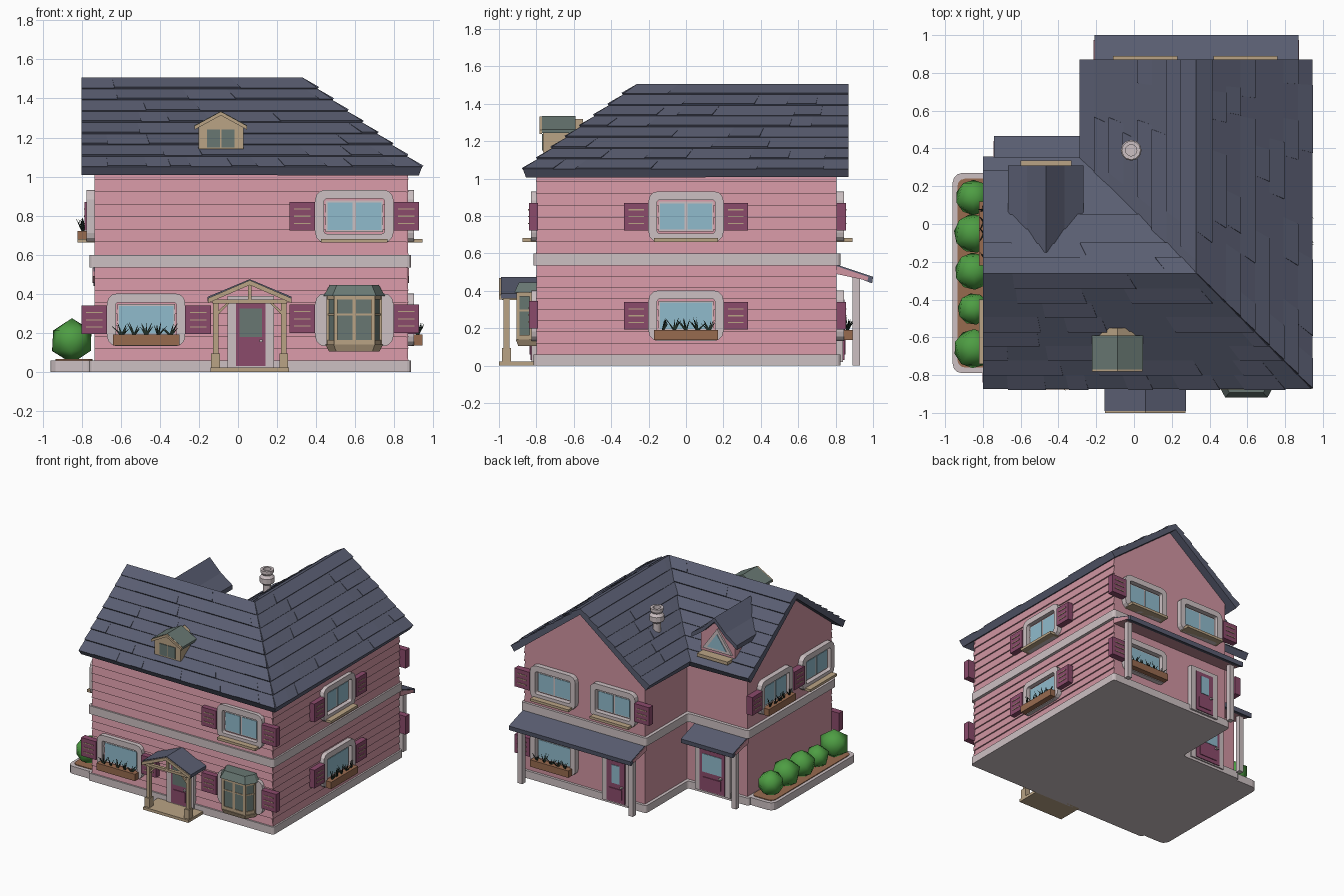
import bpy, bmesh, math, random
from mathutils import Matrix, Vector

random.seed(4)
if "Cube" in bpy.data.objects:
    bpy.data.objects.remove(bpy.data.objects["Cube"])


def colour(name, hexa):
    lin = [(int(hexa[i:i + 2], 16) / 255) ** 2.2 for i in (0, 2, 4)] + [1]
    m = bpy.data.materials.new(name)
    m.use_nodes = True
    m.diffuse_color = lin
    m.node_tree.nodes["Principled BSDF"].inputs["Base Color"].default_value = lin
    return m


PINK, SLATE, TRIM = colour("pink wall", "CF93A0"), colour("slate roof", "5A5E71"), colour("pale trim", "CBBFC1")
PLUM, TAN, GLASS = colour("plum paint", "8A4C6B"), colour("tan wood", "B8A284"), colour("blue glass", "8FBACB")
GREY, BROWN = colour("grey green glass", "687772"), colour("brown earth", "966A50")
GREEN, LEAF = colour("bush green", "4F9C45"), colour("dark leaf", "26332B")
I = Matrix()
T = Matrix.Translation


def finish(name, bm, mat, M=I, smooth=False):
    bmesh.ops.recalc_face_normals(bm, faces=bm.faces)
    me = bpy.data.meshes.new(name)
    bm.to_mesh(me)
    bm.free()
    me.transform(M)
    me.materials.append(mat)
    for p in me.polygons:
        p.use_smooth = smooth
    ob = bpy.data.objects.new(name, me)
    bpy.context.collection.objects.link(ob)
    return ob


def prism(name, mat, pts, a, b, axis="z", M=I, taper=1, round_r=0):
    """Extrude a 2D outline along an axis from a to b, scaling the far end."""
    put = {"x": lambda u, v, w: (w, u, v), "y": lambda u, v, w: (u, w, v), "z": lambda u, v, w: (u, v, w)}[axis]
    bm = bmesh.new()
    lo = [bm.verts.new(put(u, v, a)) for u, v in pts]
    hi = [bm.verts.new(put(u * taper, v * taper, b)) for u, v in pts]
    bm.faces.new(lo)
    bm.faces.new(hi)
    n = len(pts)
    for i in range(n):
        bm.faces.new((lo[i], lo[(i + 1) % n], hi[(i + 1) % n], hi[i]))
    if round_r:
        edges = [e for e in bm.edges if abs(e.verts[0].co.z - e.verts[1].co.z) > 0.01]
        bmesh.ops.bevel(bm, geom=edges, offset=round_r, segments=3, affect="EDGES", profile=0.5)
    return finish(name, bm, mat, M)


def box(name, mat, x0, x1, y0, y1, z0, z1, M=I, r=0):
    return prism(name, mat, [(x0, y0), (x1, y0), (x1, y1), (x0, y1)], z0, z1, M=M, round_r=r)


# L-shaped house: ridges meet over (RX, RY), e is the reach from ridge to eave
RX, RY, PITCH = 0.33, -0.26, 0.754


def outline(e, gx, gy):
    return [(-gx, RY - e), (RX + e, RY - e), (RX + e, gy), (RX - e, gy), (RX - e, RY + e), (-gx, RY + e)]


def roof_sheet(e, gx, gy, top):
    bm = bmesh.new()
    low = top - PITCH * e
    o = [bm.verts.new((x, y, low)) for x, y in outline(e, gx, gy)]
    peak, back, left = [bm.verts.new(p) for p in ((RX, RY, top), (RX, gy, top), (-gx, RY, top))]
    for f in ((o[0], o[1], peak, left), (o[1], o[2], back, peak), (o[3], o[4], peak, back), (o[4], o[5], left, peak)):
        bm.faces.new(f)
    return bm, o, back, left


bm, o, back, left = roof_sheet(0.53, 0.735, 0.805, 1.47)
low = [bm.verts.new((v.co.x, v.co.y, 0.01)) for v in o]
bm.faces.new(low)
for i in range(6):
    j = (i + 1) % 6
    extra = {2: [back], 5: [left]}.get(i, [])
    bm.faces.new([low[i], low[j], o[j]] + extra + [o[i]])
finish("house_walls", bm, PINK)
prism("foundation", TRIM, outline(0.555, 0.76, 0.825), 0, 0.06, round_r=0.02)
prism("storey_band", TRIM, outline(0.555, 0.76, 0.825), 0.535, 0.6, round_r=0.02)

bm = roof_sheet(0.61, 0.8, 0.87, 1.505)[0]
bmesh.ops.recalc_face_normals(bm, faces=bm.faces)
roof = finish("main_roof", bm, SLATE)
solid = roof.modifiers.new("thickness", "SOLIDIFY")
solid.thickness, solid.offset = 0.045, -1


# Overlapping shingles on each slope
def shingles(name, e0, e1, r0, r1, rows=8):
    e0, e1, r0, r1 = map(Vector, (e0, e1, r0, r1))
    up = (e1 - e0).cross(r0 - e0).normalized()
    bm = bmesh.new()
    for i in range(rows):
        t, s = i / rows, (i + 1) / rows
        a, b, c, d = e0.lerp(r0, t), e1.lerp(r1, t), e0.lerp(r0, s), e1.lerp(r1, s)
        f = 0
        while f < 1:
            g = min(1, f + random.uniform(0.1, 0.24) / (b - a).length)
            if g > 0.95:
                g = 1
            lift = up * random.choice((0.008, 0.014))
            base = [a.lerp(b, f), a.lerp(b, g), c.lerp(d, g), c.lerp(d, f)]
            top = [base[0] + lift, base[1] + lift, base[2] + up * 0.002, base[3] + up * 0.002]
            q, w = [bm.verts.new(p) for p in base], [bm.verts.new(p) for p in top]
            bm.faces.new(w)
            for k in range(4):
                bm.faces.new((q[k], q[(k + 1) % 4], w[(k + 1) % 4], w[k]))
            f = g
    finish(name, bm, SLATE)


c = [(x, y, 1.505 - PITCH * 0.61) for x, y in outline(0.61, 0.8, 0.87)]
peak, back, left = (RX, RY, 1.505), (RX, 0.87, 1.505), (-0.8, RY, 1.505)
shingles("front_shingles", c[0], c[1], left, peak)
shingles("right_side_shingles", c[1], c[2], peak, back)
shingles("wing_shingles", c[3], c[4], back, peak)
shingles("rear_shingles", c[4], c[5], peak, left)

# Wall frames: local x runs along the wall, local -y points outward
FRONT = T((0, -0.79, 0))
RIGHT = T((0.86, 0, 0)) @ Matrix.Rotation(math.pi / 2, 4, "Z")
BACK = T((0, 0.805, 0)) @ Matrix.Rotation(math.pi, 4, "Z")
NOOK = T((0, 0.27, 0)) @ Matrix.Rotation(math.pi, 4, "Z")
LEFT = T((-0.735, 0, 0)) @ Matrix.Rotation(-math.pi / 2, 4, "Z")

# Clapboards on the front and right walls
for M, u0, u1, side in ((FRONT, -0.735, 0.87, "front"), (RIGHT, -0.8, 0.805, "right")):
    for z0, z1, n in ((0.06, 0.535, 8), (0.6, 1.05, 7)):
        h = (z1 - z0) / n
        for i in range(n):
            z = z0 + i * h
            prism(side + "_clapboard", PINK, [(0, z), (-0.012, z), (-0.002, z + h), (0, z + h)], u0, u1, "x", M)


def frame(name, mat, w, h, iw, ih, depth, M):
    def ring(hw, hh, r, y):
        return [(sx * (hw - r) + r * math.cos(a), y, sz * (hh - r) + r * math.sin(a))
                for k, (sx, sz) in enumerate(((1, 1), (-1, 1), (-1, -1), (1, -1)))
                for a in [(k + s / 3) * math.pi / 2 for s in range(4)]]
    bm = bmesh.new()
    loops = [[bm.verts.new(p) for p in ring(*q)] for q in
             ((w, h, 0.05, 0), (w, h, 0.05, -depth), (iw, ih, 0.015, -depth), (iw, ih, 0.015, 0))]
    for A, B in zip(loops, loops[1:] + loops[:1]):
        for i in range(16):
            j = (i + 1) % 16
            bm.faces.new((A[i], A[j], B[j], B[i]))
    finish(name, bm, mat, M)


def shutter(M, u, z):
    S = M @ T((u, 0, z))
    box("shutter", PLUM, -0.066, 0.066, -0.05, 0, -0.073, 0.073, S)
    for k in (-1, 0, 1):
        box("shutter_slat", TAN, -0.042, 0.042, -0.054, -0.05, k * 0.037 - 0.003, k * 0.037 + 0.003, S)


def planter(M):
    box("window_planter", BROWN, -0.17, 0.17, -0.085, -0.03, -0.13, -0.075, M)
    for k in range(5):
        for j in range(6):
            lean = Matrix.Rotation(random.uniform(-0.9, 0.9), 4, "Y") @ Matrix.Rotation(random.uniform(-0.4, 0.5), 4, "X")
            prism("planter_leaf", LEAF, [(-0.006, -0.004), (0.006, -0.004), (0, 0.005)], 0, random.uniform(0.05, 0.075),
                  M=M @ T((k * 0.062 - 0.124, -0.058, -0.08)) @ lean, taper=0.1)


def window(M, u, z, panes=2, box_below=False, sides=(-1, 1)):
    W = M @ T((u, 0, z))
    frame("window_frame", TRIM, 0.2, 0.135, 0.155, 0.09, 0.04, W)
    box("window_sash", TRIM, -0.147, 0.147, -0.016, 0, -0.08, 0.08, W)
    edges = [-0.138, -0.008, 0.008, 0.138] if panes == 2 else [-0.14, 0.14]
    for a, b in zip(edges[::2], edges[1::2]):
        box("window_pane", GLASS, a, b, -0.02, -0.016, -0.07, 0.07, W)
    if box_below:
        planter(W)
    else:
        box("window_sill", TAN, -0.17, 0.17, -0.085, 0, -0.135, -0.115, W)
    for s in sides:
        shutter(M, u + s * 0.266, z)


HI, LO = 0.797, 0.267
window(FRONT, -0.47, LO, 1, True)
window(FRONT, 0.595, HI)
for s in (-1, 1):
    shutter(FRONT, 0.595 + s * 0.266, LO + 0.005)
window(RIGHT, 0, HI)
window(RIGHT, 0, LO, 1, True)
window(BACK, -0.59, HI, sides=(-1,))
window(BACK, -0.06, HI, sides=(1,))
window(BACK, -0.59, LO, 1, True, sides=(-1,))
window(LEFT, 0.05, HI, 2, True)
window(LEFT, 0.57, HI, 2, False, ())


# Doors
def door(M, u, w, glass, pane):
    D = M @ T((u, 0, 0))
    box("door_frame", TRIM, -w - 0.045, w + 0.045, -0.035, 0, 0.02, 0.39, D)
    box("door_leaf", PLUM, -w, w, -0.042, 0, 0.03, 0.355, D)
    box("door_window", glass, -pane, pane, -0.046, -0.042, 0.18, 0.325, D)
    box("door_panel", PLUM, -w * 0.7, w * 0.7, -0.048, -0.042, 0.06, 0.14, D)
    box("door_handle", TRIM, w * 0.6, w * 0.8, -0.06, -0.042, 0.155, 0.167, D)


door(FRONT, 0.065, 0.075, GREY, 0.058)
door(BACK, -0.03, 0.08, GLASS, 0.035)
door(NOOK, 0.45, 0.11, GLASS, 0.085)

# Bay window
B = FRONT @ T((0.595, 0, 0))
frame("bay_surround", TRIM, 0.2, 0.135, 0.13, 0.09, 0.035, B @ T((0, 0, LO)))


def bay(k):
    return [(-0.14 * k, 0), (-0.14 * k, -0.04 * k), (-0.1 * k, -0.115 * k), (0.1 * k, -0.115 * k), (0.14 * k, -0.04 * k), (0.14 * k, 0)]


prism("bay_base", TAN, bay(1.05), 0.14, 0.105, M=B, taper=0.88)
prism("bay_glass", GREY, bay(0.95), 0.14, 0.39, M=B)
prism("bay_lower_rail", TAN, bay(1), 0.14, 0.165, M=B)
prism("bay_upper_rail", TAN, bay(1), 0.37, 0.39, M=B)
prism("bay_middle_rail", TAN, bay(0.98), 0.29, 0.3, M=B)
prism("bay_roof", GREY, bay(1.12), 0.39, 0.445, M=B, taper=0.8)
for x, y in bay(0.95)[1:5] + [(0, -0.107)]:
    box("bay_post", TAN, x - 0.01, x + 0.01, y - 0.008, y + 0.008, 0.14, 0.39, B)


def chevron(half, z_eave, z_ridge, t):
    return [(-half, z_eave), (0, z_ridge), (half, z_eave), (half, z_eave - t), (0, z_ridge - t), (-half, z_eave - t)]


# Front porch
P = T((0.06, 0, 0))
prism("porch_roof", SLATE, chevron(0.215, 0.385, 0.475, 0.025), -0.99, -0.79, "y", P)
prism("porch_gable_trim", TAN, chevron(0.213, 0.378, 0.47, 0.025), -1, -0.975, "y", P)
box("porch_beam", TAN, -0.19, 0.19, -0.985, -0.96, 0.35, 0.37, P)
box("porch_king_post", TAN, -0.01, 0.01, -0.985, -0.965, 0.36, 0.45, P)
box("porch_floor", TAN, -0.2, 0.2, -1, -0.79, 0, 0.022, P)
for s in (-1, 1):
    box("porch_post", TAN, s * 0.175 - 0.014, s * 0.175 + 0.014, -0.975, -0.945, 0.02, 0.37, P)
    box("porch_post_foot", TAN, s * 0.175 - 0.022, s * 0.175 + 0.022, -0.985, -0.935, 0.02, 0.095, P)
    box("porch_side_beam", TAN, s * 0.175 - 0.012, s * 0.175 + 0.012, -0.96, -0.79, 0.35, 0.37, P)
    prism("porch_brace", TAN, [(s * 0.165, 0.29), (s * 0.165, 0.31), (s * 0.115, 0.355), (s * 0.1, 0.355)], -0.97, -0.955, "y", P)

# Rear awnings
for x0, x1, y, posts in ((-0.21, 0.87, 0.805, (-0.16, 0.82)), (-0.74, -0.28, 0.27, (-0.7,))):
    prism("awning_roof", SLATE, [(y, 0.54), (y + 0.195, 0.475), (y + 0.19, 0.44), (y, 0.515)], x0, x1, "x")
    prism("awning_end", PINK, [(y, 0.532), (y + 0.17, 0.475), (y + 0.165, 0.455), (y, 0.49)], x0 - 0.004, x1 + 0.004, "x")
    for x in posts:
        box("awning_post", TRIM, x - 0.02, x + 0.02, y + 0.085, y + 0.125, 0, 0.485)

# Front dormer
D = T((-0.088, 0, 0))
prism("front_dormer", TAN, [(-0.115, 1.14), (0.115, 1.14), (0.115, 1.25), (0, 1.32), (-0.115, 1.25)], -0.765, -0.55, "y", D)
prism("front_dormer_roof", GREY, chevron(0.135, 1.262, 1.335, 0.018), -0.77, -0.59, "y", D)
prism("front_dormer_trim", TAN, chevron(0.134, 1.26, 1.333, 0.02), -0.782, -0.77, "y", D)
for s in (-1, 1):
    box("front_dormer_pane", GREY, s * 0.037 - 0.033, s * 0.037 + 0.033, -0.77, -0.765, 1.15, 1.24, D)

# Rear dormer
D = T((-0.467, 0, 0))
prism("rear_dormer", PINK, [(-0.15, 1.08), (0.15, 1.08), (0.15, 1.27), (0, 1.39), (-0.15, 1.27)], 0, 0.26, "y", D)
prism("rear_dormer_roof", SLATE, [(-0.2, 1.265), (-0.1, 1.335), (0, 1.435), (0.1, 1.335), (0.2, 1.265),
                                  (0.2, 1.23), (0.1, 1.3), (0, 1.4), (-0.1, 1.3), (-0.2, 1.23)], -0.15, 0.31, "y", D)
prism("rear_dormer_frame", TRIM, [(-0.13, 1.15), (0.13, 1.15), (0, 1.33)], 0.26, 0.275, "y", D)
prism("rear_dormer_pane", GLASS, [(-0.085, 1.17), (0.085, 1.17), (0, 1.29)], 0.275, 0.279, "y", D)
box("rear_dormer_sill", TAN, -0.135, 0.135, 0.25, 0.335, 1.1, 1.125, D)

# Chimney pot
bm = bmesh.new()
profile = [(0.03, 1.2), (0.03, 1.31), (0.055, 1.33), (0.055, 1.37), (0.038, 1.39), (0.05, 1.41), (0.05, 1.43), (0.03, 1.43), (0.03, 1.4), (0, 1.4)]
vs = [bm.verts.new((r, 0, z)) for r, z in profile]
es = [bm.edges.new(p) for p in zip(vs, vs[1:])]
bmesh.ops.spin(bm, geom=vs + es, axis=(0, 0, 1), cent=(0, 0, 0), angle=2 * math.pi, steps=12)
bmesh.ops.remove_doubles(bm, verts=bm.verts, dist=0.0005)
finish("chimney_pot", bm, TRIM, T((-0.015, 0.39, 0)))

# Side garden bed with bushes
box("garden_kerb", TRIM, -0.96, -0.72, -0.79, 0.27, 0, 0.06, r=0.05)
box("garden_soil", BROWN, -0.935, -0.745, -0.76, 0.24, 0.05, 0.066, r=0.04)
for y, r in ((0.14, 0.095), (-0.05, 0.105), (-0.25, 0.1), (-0.45, 0.085), (-0.66, 0.105)):
    bm = bmesh.new()
    bmesh.ops.create_icosphere(bm, subdivisions=1, radius=r * 1.1)
    turn = Matrix.Rotation(random.uniform(0, 3), 4, "Z")
    finish("bush", bm, GREEN, T((-0.85, y, 0.055 + r)) @ turn, smooth=True)
